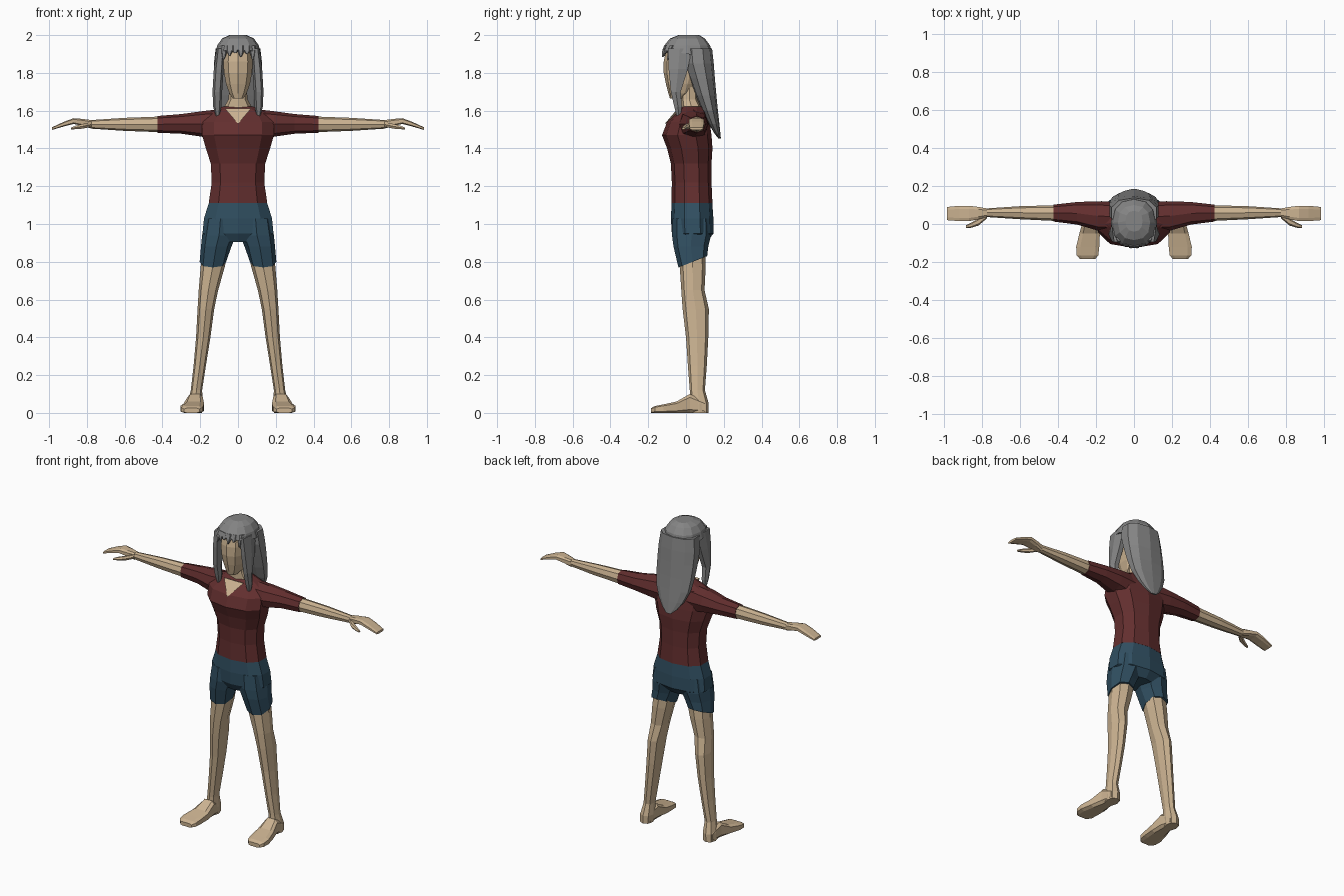
import bpy, bmesh, math


def material(name, rgb):
    m = bpy.data.materials.new(name)
    m.diffuse_color = (*rgb, 1)
    return m


SKIN = material("skin", (0.60, 0.45, 0.285))
SHIRT = material("dark red cloth", (0.125, 0.028, 0.028))
SHORTS = material("navy cloth", (0.030, 0.078, 0.120))
HAIR = material("grey hair", (0.235, 0.235, 0.235))


def add_object(name, bm, mat, mirror=False):
    bmesh.ops.recalc_face_normals(bm, faces=bm.faces)
    mesh = bpy.data.meshes.new(name)
    bm.to_mesh(mesh)
    bm.free()
    mesh.materials.append(mat)
    ob = bpy.data.objects.new(name, mesh)
    bpy.context.collection.objects.link(ob)
    if mirror:
        ob.modifiers.new("mirror", "MIRROR")
    return ob


def loft(name, mat, axis, rings, n=8, phase=0.0, power=0.85, mirror=False):
    """Skin a tube through rings (position, a0, a1, b0, b1[, tilt]) along one axis."""
    def shape(f):
        vals = [f(math.radians(phase) + 2 * math.pi * i / n) for i in range(n)]
        vals = [math.copysign(abs(v) ** power, v) if abs(v) > 1e-6 else 0 for v in vals]
        top = max(abs(v) for v in vals)
        return [v / top for v in vals]
    cs, sn = shape(math.cos), shape(math.sin)
    bm = bmesh.new()
    loops = []
    for t, a0, a1, b0, b1, *tilt in rings:
        loop = []
        for c, s in zip(cs, sn):
            co = [(a0 + a1) / 2 + c * (a1 - a0) / 2, (b0 + b1) / 2 + s * (b1 - b0) / 2]
            co.insert(axis, t + (tilt[0] * s if tilt else 0))
            loop.append(bm.verts.new(co))
        loops.append(loop)
    for p, q in zip(loops, loops[1:]):
        for i in range(n):
            j = (i + 1) % n
            bm.faces.new((p[i], p[j], q[j], q[i]))
    bm.faces.new(loops[0])
    bm.faces.new(loops[-1])
    return add_object(name, bm, mat, mirror)


def centred(rows):
    return [(r[0], -r[1], r[1], *r[2:]) for r in rows]


X, Y, Z = 0, 1, 2

# Shirt body and sleeves
loft("shirt_body", SHIRT, Z, centred([
    (1.11, .155, -.077, .14), (1.22, .139, -.075, .135), (1.32, .144, -.08, .135),
    (1.40, .17, -.10, .14), (1.47, .19, -.127, .135), (1.54, .19, -.10, .125),
    (1.59, .15, -.05, .11), (1.622, .08, -.02, .09)]), n=10, phase=-90)
loft("sleeve", SHIRT, X, [
    (.08, -.04, .115, 1.44, 1.61), (.19, -.035, .12, 1.462, 1.597),
    (.30, -.003, .116, 1.478, 1.582), (.425, .013, .102, 1.483, 1.572)], mirror=True)

# Skin showing in the V-shaped neckline
bm = bmesh.new()
v = [bm.verts.new(c) for c in
     [(0, -.113, 1.53), (.07, -.043, 1.612), (-.07, -.043, 1.612), (0, .03, 1.58)]]
for f in ((0, 1, 2), (0, 3, 1), (0, 2, 3), (1, 3, 2)):
    bm.faces.new([v[i] for i in f])
add_object("neckline", bm, SKIN)

# Neck and head
loft("neck", SKIN, Z, centred([
    (1.55, .085, -.03, .08), (1.625, .07, -.025, .08), (1.66, .05, -.027, .062),
    (1.75, .046, -.02, .06)]))
loft("head", SKIN, Z, centred([
    (1.665, .028, -.085, -.02), (1.69, .045, -.093, .03), (1.74, .063, -.106, .06),
    (1.80, .074, -.118, .09), (1.86, .078, -.118, .10), (1.95, .07, -.10, .10)]),
    n=10, phase=-90)

# Arms, hands and thumbs
loft("arm", SKIN, X, [
    (.41, .016, .099, 1.486, 1.569), (.60, .025, .094, 1.493, 1.562),
    (.78, .037, .082, 1.505, 1.55)], mirror=True)
loft("hand", SKIN, X, [
    (.775, .037, .082, 1.505, 1.55), (.82, .025, .09, 1.518, 1.556),
    (.87, .015, .096, 1.53, 1.56), (.92, .015, .096, 1.517, 1.542),
    (.985, .02, .09, 1.498, 1.512)], phase=22.5, power=.6, mirror=True)
loft("thumb", SKIN, X, [
    (.775, .03, .065, 1.515, 1.54), (.82, -.008, .03, 1.505, 1.53),
    (.86, -.02, .006, 1.502, 1.52), (.885, -.022, -.006, 1.50, 1.51)],
    n=6, mirror=True)

# Shorts: hips and legs with a slanted hem
loft("shorts_hips", SHORTS, Z, centred([
    (1.112, .154, -.076, .139), (1.03, .18, -.08, .145), (.95, .188, -.075, .146),
    (.905, .11, -.05, .11)]), n=10, phase=-90)
loft("shorts_leg", SHORTS, Z, [
    (1.03, .01, .175, -.072, .13), (.94, .01, .19, -.074, .132),
    (.88, .035, .196, -.066, .118), (.80, .063, .203, -.04, .112, .03)], mirror=True)

# Legs and feet
loft("leg", SKIN, Z, [
    (.86, .05, .19, -.045, .103), (.77, .071, .198, -.033, .104),
    (.65, .105, .208, -.025, .098), (.55, .126, .214, -.018, .121),
    (.40, .146, .222, .0, .118), (.25, .17, .235, .01, .11),
    (.12, .19, .25, .02, .10), (.05, .186, .265, .02, .12),
    (0, .19, .265, .025, .12)], mirror=True)
loft("foot", SKIN, Y, [
    (.10, .195, .26, 0, .06), (.02, .186, .268, 0, .10), (-.05, .18, .288, 0, .06),
    (-.12, .183, .305, 0, .045), (-.165, .188, .302, 0, .036),
    (-.185, .205, .285, 0, .025)], phase=22.5, power=.5, mirror=True)

# Hair: crown, long back, side locks and fringe
loft("hair_crown", HAIR, Z, centred([
    (2.0, .045, -.04, .07), (1.982, .085, -.085, .10), (1.945, .110, -.115, .128),
    (1.90, .122, -.126, .142, -.02)]), n=12, phase=-90)
loft("hair_back", HAIR, Z, centred([
    (1.93, .118, -.02, .138), (1.85, .128, -.015, .147), (1.77, .128, .015, .153),
    (1.68, .124, .05, .161), (1.60, .114, .085, .169), (1.53, .085, .12, .177),
    (1.48, .05, .15, .182), (1.452, .018, .172, .185)]), n=10, phase=-90)
loft("hair_lock", HAIR, Z, [
    (1.93, .07, .114, -.095, .03), (1.82, .076, .128, -.092, .01),
    (1.70, .084, .135, -.08, -.028), (1.62, .088, .131, -.062, -.022),
    (1.555, .102, .114, -.045, -.03)], n=6, mirror=True)
for i, (x, tip) in enumerate([(-.075, 1.87), (-.045, 1.89), (-.015, 1.905),
                              (.015, 1.885), (.048, 1.90), (.078, 1.87)]):
    y = .008 - .125 * math.sqrt(1 - (x / .122) ** 2)
    loft(f"hair_fringe_{i + 1}", HAIR, Z, [
        (1.945, x - .018, x + .018, y, y + .03), (1.915, x - .018, x + .018, y - .01, y + .02),
        (tip, x - .004, x + .004, y - .012, y - .004)], n=6)
